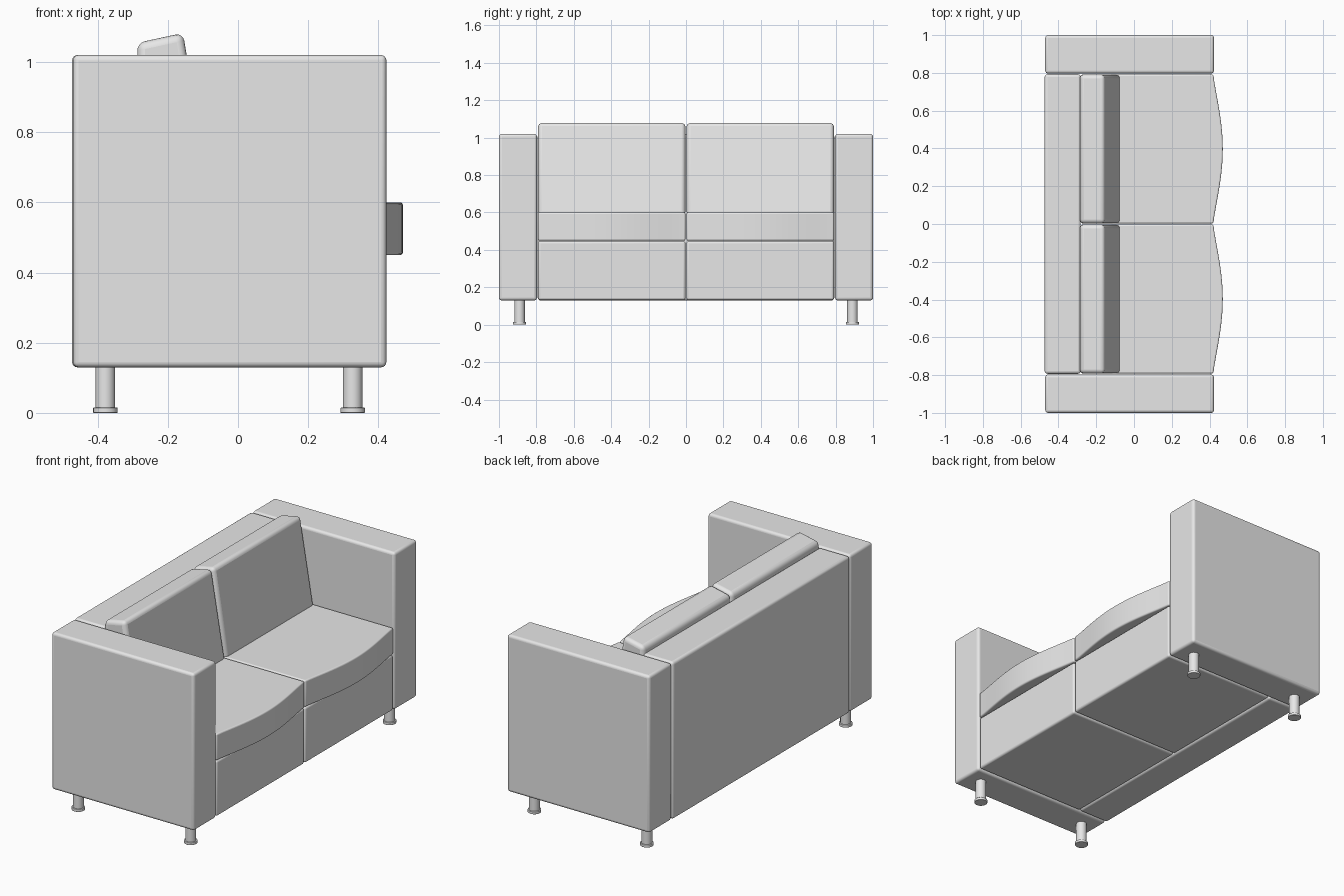
import bpy, bmesh, math

cube = bpy.data.objects.get("Cube")
if cube:
    bpy.data.objects.remove(cube, do_unlink=True)

grey = bpy.data.materials.new("grey_fabric")
grey.use_nodes = True
colour = (0.8, 0.8, 0.8, 1)
grey.diffuse_color = colour
grey.node_tree.nodes["Principled BSDF"].inputs["Base Color"].default_value = colour


def prism(name, outline, axis, low, high, bevel):
    """Extrude a flat outline along y or z, then round its edges."""
    def place(p, h):
        return (p[0], h, p[1]) if axis == "y" else (p[0], p[1], h)
    bm = bmesh.new()
    face = bm.faces.new([bm.verts.new(place(p, low)) for p in outline])
    ext = bmesh.ops.extrude_face_region(bm, geom=[face])
    for v in ext["geom"]:
        if isinstance(v, bmesh.types.BMVert):
            v.co["xyz".index(axis)] = high
    bmesh.ops.recalc_face_normals(bm, faces=bm.faces)
    mesh = bpy.data.meshes.new(name)
    bm.to_mesh(mesh)
    bm.free()
    mesh.materials.append(grey)
    obj = bpy.data.objects.new(name, mesh)
    bpy.context.collection.objects.link(obj)
    if bevel:
        mod = obj.modifiers.new("rounded_edges", "BEVEL")
        mod.width = bevel
        mod.segments = 4
        mod.limit_method = "ANGLE"
        mod.angle_limit = math.radians(35)
    bpy.ops.object.select_all(action="DESELECT")
    obj.select_set(True)
    bpy.context.view_layer.objects.active = obj
    bpy.ops.object.shade_smooth_by_angle(angle=math.radians(35))
    return obj


def box(name, x, y, z, bevel):
    outline = [(x[0], y[0]), (x[1], y[0]), (x[1], y[1]), (x[0], y[1])]
    return prism(name, outline, "z", z[0], z[1], bevel)


def circle(x, y, radius, sides=24):
    turns = [math.tau * i / sides for i in range(sides)]
    return [(x + radius * math.cos(a), y + radius * math.sin(a)) for a in turns]


# Backrest panel between the arms
box("backrest", (-0.473, -0.282), (-0.793, 0.793), (0.13, 1.02), 0.015)

for side, s in (("left", -1), ("right", 1)):
    inner, outer = sorted((s * 0.797, s * 1.0))
    box(side + "_arm", (-0.47, 0.423), (inner, outer), (0.13, 1.02), 0.015)

    # Seat base, one per place
    y0, y1 = sorted((s * 0.003, s * 0.791))
    box(side + "_seat_base", (-0.28, 0.42), (y0, y1), (0.132, 0.447), 0.012)

    # Seat cushion with a bowed front edge
    steps = 20
    front = []
    for i in range(steps + 1):
        t = i / steps
        front.append((0.42 + 0.05 * math.sin(math.pi * t) ** 1.2,
                      y0 + (y1 - y0) * t))
    prism(side + "_seat_cushion", [(-0.28, y1), (-0.28, y0)] + front,
          "z", 0.45, 0.6, 0.008)

    # Leaning wedge-shaped back cushion
    wedge = [(-0.287, 0.585), (-0.072, 0.585), (-0.157, 1.083), (-0.287, 1.055)]
    prism(side + "_back_cushion", wedge, "y", y0, y1, 0.022)

    # Legs with a wider foot
    for end, x in (("front", 0.327), ("back", -0.378)):
        name = side + "_" + end
        prism(name + "_leg", circle(x, s * 0.89, 0.028), "z", 0.01, 0.14, 0)
        prism(name + "_foot", circle(x, s * 0.89, 0.035), "z", 0, 0.015, 0.002)
